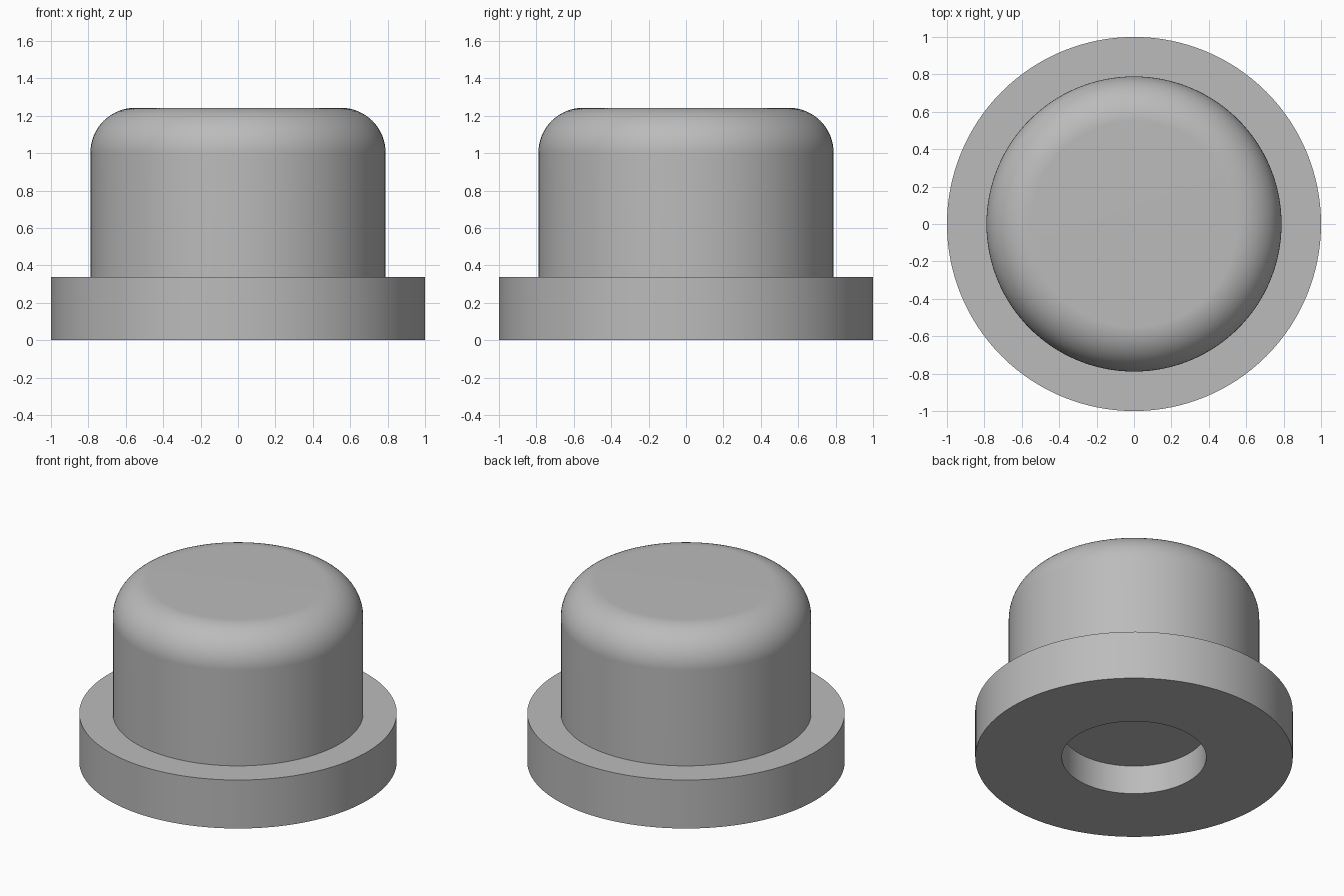
import bpy
import bmesh
import math
from mathutils import Vector

cube = bpy.data.objects.get("Cube")
if cube:
    bpy.data.objects.remove(cube, do_unlink=True)

SEGMENTS = 128
FLANGE_R, FLANGE_H = 1.0, 0.337
DOME_R, DOME_TOP, FILLET = 0.789, 1.243, 0.24
HOLE_R, HOLE_DEPTH = 0.455, 0.2

grey = bpy.data.materials.new("plain grey")
grey.use_nodes = True
colour = (0.5, 0.5, 0.5, 1)
grey.diffuse_color = colour
grey.node_tree.nodes["Principled BSDF"].inputs["Base Color"].default_value = colour


def lathe(name, profile):
    """Turn an (r, z) profile, listed with the solid on its left, round z."""
    bm = bmesh.new()
    verts = [bm.verts.new(Vector((r, 0, z))) for r, z in profile]
    edges = [bm.edges.new(pair) for pair in zip(verts, verts[1:])]
    bmesh.ops.spin(bm, geom=verts + edges, cent=(0, 0, 0), axis=(0, 0, 1),
                   angle=math.tau, steps=SEGMENTS, use_merge=True)
    bmesh.ops.remove_doubles(bm, verts=bm.verts, dist=0.0001)
    # Make the outer wall face outwards, and the rest agree with it
    bmesh.ops.recalc_face_normals(bm, faces=bm.faces)
    wall = max(bm.faces, key=lambda f: f.calc_center_median().xy.length)
    if wall.normal.xy.dot(wall.calc_center_median().xy) < 0:
        bmesh.ops.reverse_faces(bm, faces=bm.faces)
    mesh = bpy.data.meshes.new(name)
    bm.to_mesh(mesh)
    bm.free()
    mesh.materials.append(grey)
    obj = bpy.data.objects.new(name, mesh)
    bpy.context.collection.objects.link(obj)
    bpy.ops.object.select_all(action='DESELECT')
    obj.select_set(True)
    bpy.context.view_layer.objects.active = obj
    bpy.ops.object.shade_smooth_by_angle(angle=math.radians(30))
    # Keep the flat faces flat where they meet the fillet
    weighted = obj.modifiers.new("flat_face_normals", 'WEIGHTED_NORMAL')
    weighted.keep_sharp = True
    return obj


# Flange with the blind round hole underneath
lathe("base_flange", [
    (0, HOLE_DEPTH), (HOLE_R, HOLE_DEPTH), (HOLE_R, 0),
    (FLANGE_R, 0), (FLANGE_R, FLANGE_H), (DOME_R, FLANGE_H),
])

# Cylindrical cap with a rounded shoulder and flat top
steps = 16
shoulder = []
for i in range(steps + 1):
    a = math.pi / 2 * i / steps
    shoulder.append((DOME_R - FILLET + FILLET * math.cos(a),
                     DOME_TOP - FILLET + FILLET * math.sin(a)))
lathe("rounded_cap", [(DOME_R, FLANGE_H)] + shoulder + [(0, DOME_TOP)])
